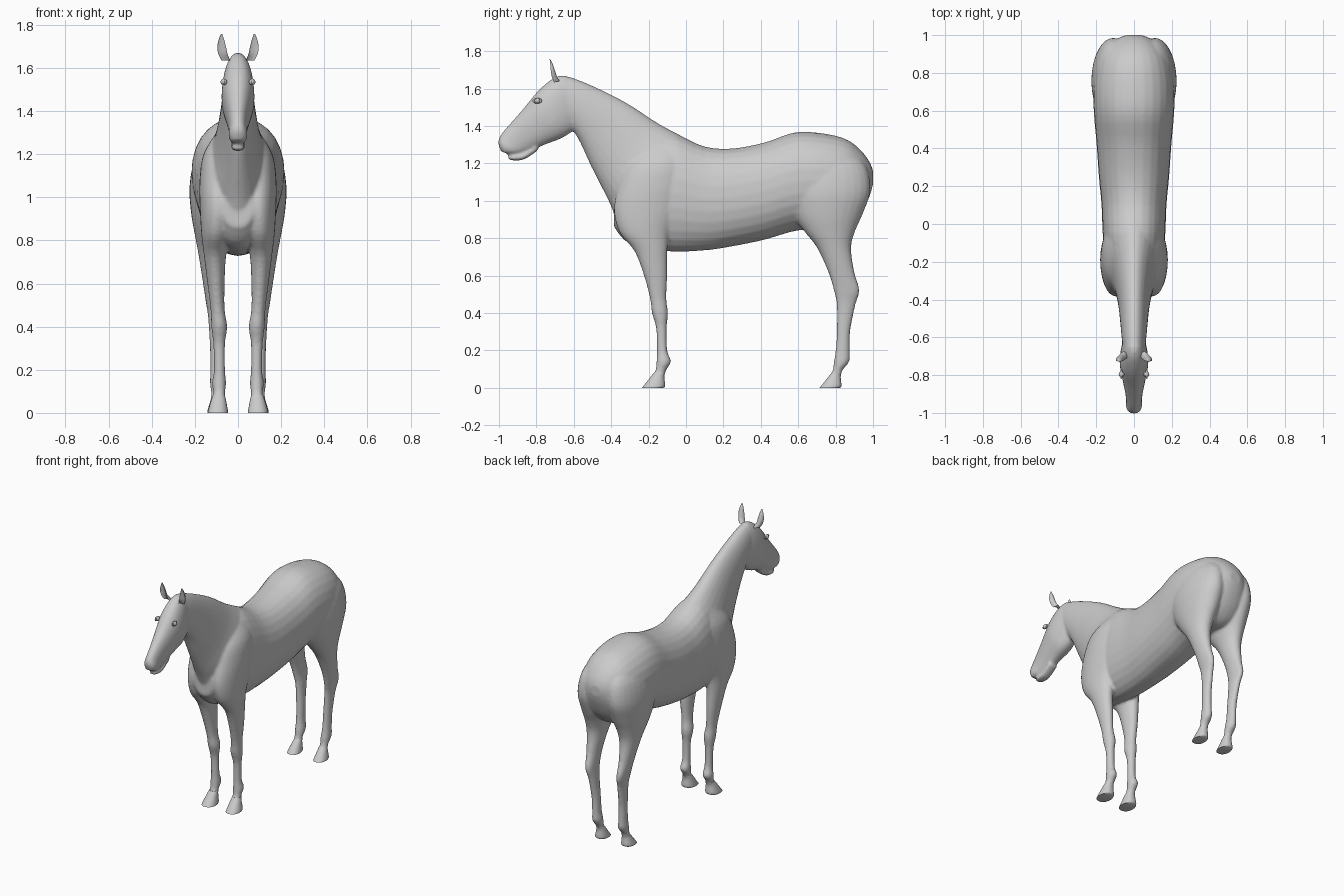
import bpy, bmesh, math

if "Cube" in bpy.data.objects:
    bpy.data.objects.remove(bpy.data.objects["Cube"])

coat = bpy.data.materials.new("plain_grey")
coat.diffuse_color = (0.6, 0.6, 0.6, 1)
coat.use_nodes = True
coat.node_tree.nodes["Principled BSDF"].inputs["Base Color"].default_value = coat.diffuse_color


def smooth_sections(secs, steps):
    """Catmull-Rom interpolation between cross-sections."""
    out = []
    for i in range(len(secs) - 1):
        p0, p1, p2 = secs[max(i - 1, 0)], secs[i], secs[i + 1]
        p3 = secs[min(i + 2, len(secs) - 1)]
        for k in range(steps):
            t = k / steps
            out.append([0.5 * (2 * b + (c - a) * t + (2 * a - 5 * b + 4 * c - d) * t * t
                        + (3 * b - a - 3 * c + d) * t ** 3)
                        for a, b, c, d in zip(p0, p1, p2, p3)])
    return out + [list(secs[-1])]


def loft(bm, secs, sign=1, n=28, power=1.0, steps=4, cup=0.0):
    """Skin ovals; section = y, z of one edge, y, z of the other, x min, x max."""
    rings = []
    for ya, za, yb, zb, x0, x1 in smooth_sections(secs, steps):
        ring = []
        for k in range(n):
            a = 2 * math.pi * k / n
            c, s = math.cos(a), math.sin(a)
            c = math.copysign(abs(c) ** power, c)
            s = math.copysign(abs(s) ** power, s)
            if cup and c > 0:
                c *= -cup
            ring.append(bm.verts.new((sign * ((x0 + x1) / 2 + (x1 - x0) / 2 * s),
                                      (ya + yb) / 2 + (ya - yb) / 2 * c,
                                      (za + zb) / 2 + (za - zb) / 2 * c)))
        rings.append(ring)
    faces = [bm.faces.new((r[k], r[(k + 1) % n], q[(k + 1) % n], q[k]))
             for r, q in zip(rings, rings[1:]) for k in range(n)]
    faces += [bm.faces.new(rings[0][::-1]), bm.faces.new(rings[-1])]
    bmesh.ops.recalc_face_normals(bm, faces=faces)


def finish(bm, name, angle=50):
    me = bpy.data.meshes.new(name)
    bm.to_mesh(me)
    bm.free()
    me.materials.append(coat)
    ob = bpy.data.objects.new(name, me)
    bpy.context.collection.objects.link(ob)
    bpy.ops.object.select_all(action='DESELECT')
    ob.select_set(True)
    bpy.context.view_layer.objects.active = ob
    bpy.ops.object.shade_smooth_by_angle(angle=math.radians(angle))
    return ob


def mid(rows):
    """Sections centred on x = 0, given with a half width."""
    return [(a, b, c, d, -w, w) for a, b, c, d, w in rows]


def level(rows):
    """Horizontal sections: z, y front, y back, x inner, x outer."""
    return [(a, z, b, z, i, o) for z, a, b, i, o in rows]


torso = mid([(y, t, y, b, w) for y, b, t, w in [
    (-.385, .86, 1.04, .07), (-.30, .77, 1.26, .13), (-.10, .73, 1.36, .162),
    (.10, .735, 1.29, .172), (.25, .757, 1.28, .186), (.42, .792, 1.312, .198),
    (.58, .838, 1.365, .212), (.72, .85, 1.362, .215), (.85, .85, 1.332, .195),
    (.93, .92, 1.275, .15), (.98, 1.02, 1.21, .09), (1.0, 1.09, 1.16, .04)]])
neck = mid([
    (.10, 1.285, -.36, .86, .12), (-.01, 1.34, -.405, .98, .135),
    (-.15, 1.415, -.465, 1.10, .105), (-.32, 1.525, -.515, 1.20, .084),
    (-.50, 1.615, -.56, 1.30, .072), (-.62, 1.662, -.59, 1.355, .065),
    (-.68, 1.67, -.62, 1.40, .058)])
head = mid([
    (-.65, 1.672, -.585, 1.39, .058), (-.71, 1.655, -.63, 1.355, .07),
    (-.79, 1.588, -.68, 1.328, .076), (-.87, 1.492, -.75, 1.302, .062),
    (-.93, 1.424, -.81, 1.276, .049), (-.985, 1.36, -.86, 1.255, .042),
    (-1.004, 1.315, -.91, 1.248, .043), (-.99, 1.265, -.95, 1.25, .028)])
lower_lip = mid([
    (-.80, 1.30, -.79, 1.27, .035), (-.87, 1.255, -.865, 1.222, .034),
    (-.92, 1.246, -.92, 1.215, .032), (-.952, 1.238, -.95, 1.222, .02)])
front_leg = level([
    (1.30, -.20, -.02, .02, .10), (1.20, -.31, .01, .0, .16), (1.08, -.36, .0, .0, .178),
    (.95, -.385, -.03, .01, .177), (.83, -.355, -.085, .03, .170), (.73, -.275, -.10, .055, .158),
    (.60, -.225, -.10, .062, .142), (.48, -.193, -.105, .062, .127),
    (.40, -.182, -.096, .05, .124), (.32, -.160, -.103, .06, .115), (.20, -.155, -.10, .06, .112),
    (.14, -.158, -.08, .055, .12), (.09, -.165, -.108, .06, .115), (.03, -.20, -.12, .06, .125)])
hind_leg = level([
    (1.28, .62, .88, .02, .14), (1.18, .55, .965, .0, .20), (1.05, .53, .985, .0, .225),
    (.93, .57, .945, .01, .218), (.84, .63, .905, .04, .203), (.75, .70, .883, .065, .186),
    (.62, .76, .90, .085, .165), (.52, .79, .928, .09, .150), (.44, .806, .905, .085, .138),
    (.30, .806, .878, .078, .13), (.20, .80, .875, .075, .128), (.14, .79, .873, .068, .13),
    (.09, .783, .835, .072, .125), (.03, .75, .825, .07, .13)])

# Body: overlapping lofts fused into a single smooth skin
bm = bmesh.new()
loft(bm, torso, power=0.92)
loft(bm, neck)
loft(bm, head, power=0.9)
loft(bm, lower_lip)
for s in (1, -1):
    loft(bm, front_leg, s)
    loft(bm, hind_leg, s)
body = finish(bm, "horse_body")
fuse = body.modifiers.new("fuse", 'REMESH')
fuse.mode = 'VOXEL'
fuse.voxel_size = 0.009
fuse.use_smooth_shade = True
soften = body.modifiers.new("soften", 'SMOOTH')
soften.factor = 0.5
soften.iterations = 5

# Hooves: flat-soled flared blocks
hoof_front = level([(.085, -.168, -.11, .062, .116), (.06, -.188, -.116, .056, .124),
                    (.012, -.226, -.112, .047, .138), (.0, -.236, -.12, .046, .139)])
hoof_back = [(ya + .95, z, yb + .943, z, i + .013, o + .003)
             for ya, z, yb, z, i, o in hoof_front]
# Ears: pointed, cupped towards the front
ear = [(-.735, 1.625, -.675, 1.64, .035, .075), (-.745, 1.66, -.69, 1.665, .048, .09),
       (-.745, 1.695, -.70, 1.695, .055, .096), (-.74, 1.73, -.712, 1.73, .064, .09),
       (-.732, 1.757, -.726, 1.757, .073, .079)]
for s, side in ((1, "left"), (-1, "right")):
    for part, secs in (("front_hoof", hoof_front), ("hind_hoof", hoof_back)):
        bm = bmesh.new()
        loft(bm, secs, s, power=0.9)
        finish(bm, f"{part}_{side}")
    bm = bmesh.new()
    loft(bm, ear, s, n=16, cup=0.3)
    finish(bm, f"ear_{side}", 60)
    # Eye: eyeball with a lid ring
    bpy.ops.mesh.primitive_uv_sphere_add(segments=16, ring_count=10, radius=0.015,
                                         location=(s * .066, -.795, 1.535))
    eye = bpy.context.object
    eye.name = f"eye_{side}"
    bpy.ops.mesh.primitive_torus_add(major_radius=0.016, minor_radius=0.005, major_segments=20,
                                     minor_segments=8, location=(s * .067, -.795, 1.535),
                                     rotation=(0, math.radians(90), 0))
    lid = bpy.context.object
    lid.name = f"eyelid_{side}"
    lid.scale = (.75, 1.2, 1)
    for ob in (eye, lid):
        ob.data.materials.append(coat)
        ob.data.shade_smooth()
